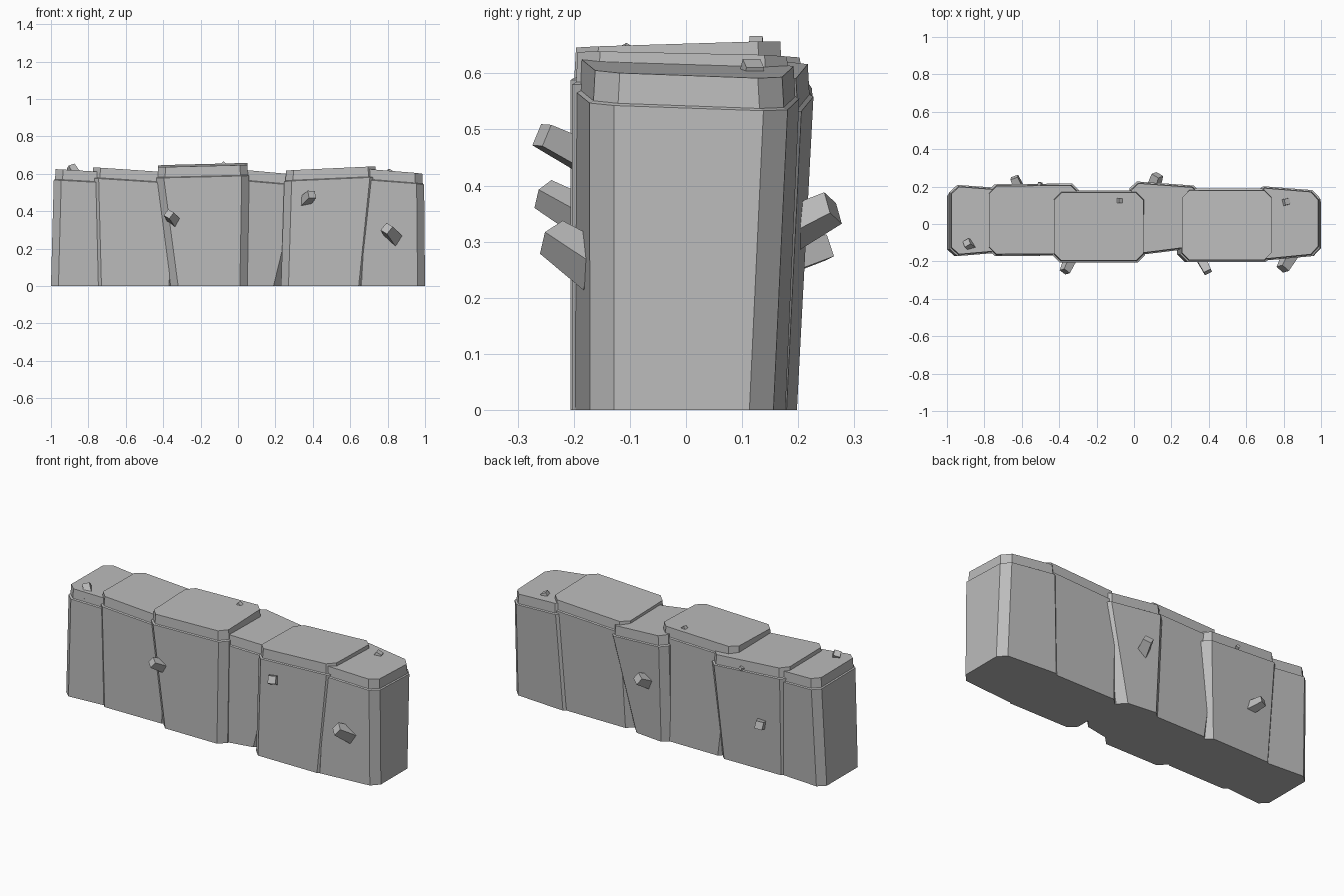
import bpy, bmesh
from mathutils import Vector

cube = bpy.data.objects.get("Cube")
if cube:
    bpy.data.objects.remove(cube, do_unlink=True)

stone = bpy.data.materials.new("grey_stone")
stone.use_nodes = True
GREY = (0.5, 0.5, 0.5, 1)
stone.diffuse_color = GREY
stone.node_tree.nodes["Principled BSDF"].inputs["Base Color"].default_value = GREY


def add_object(name, bm):
    bmesh.ops.recalc_face_normals(bm, faces=bm.faces)
    mesh = bpy.data.meshes.new(name)
    bm.to_mesh(mesh)
    bm.free()
    mesh.materials.append(stone)
    obj = bpy.data.objects.new(name, mesh)
    bpy.context.collection.objects.link(obj)
    return obj


def ring(bm, xs, front, back, height, inset=0, chamfer=0.04):
    """Chamfered rectangle whose front, back and height vary along x."""
    (x0, x1), c = xs, chamfer
    x0, x1 = x0 + inset, x1 - inset
    outline = [(x0 + c, 0, 0), (x1 - c, 0, 0), (x1, 0, c), (x1, 1, -c),
               (x1 - c, 1, 0), (x0 + c, 1, 0), (x0, 1, -c), (x0, 0, c)]
    verts = []
    for x, side, shift in outline:
        t = (x - x0) / (x1 - x0)
        yf = front[0] + (front[1] - front[0]) * t + inset
        yb = back[0] + (back[1] - back[0]) * t - inset
        y = (yb if side else yf) + shift
        verts.append(bm.verts.new((x, y, height(t, (y - yf) / (yb - yf)))))
    return verts


def block(name, base_x, top_x, front, back, z, tilt, lean=0.025):
    """Leaning stone with a slightly inset cap."""
    def level(drop):
        return lambda t, s: z[0] + (z[1] - z[0]) * t + tilt * s - drop
    bm = bmesh.new()
    base_back = [b - lean for b in back]
    rings = [ring(bm, base_x, front, base_back, lambda t, s: 0),
             ring(bm, top_x, front, back, level(0.058)),
             ring(bm, top_x, front, back, level(0.054), 0.007),
             ring(bm, top_x, front, back, level(0), 0.01)]
    bm.faces.new(rings[0][::-1])
    bm.faces.new(rings[-1])
    for low, high in zip(rings, rings[1:]):
        for i in range(8):
            j = (i + 1) % 8
            bm.faces.new((low[i], low[j], high[j], high[i]))
    add_object(name, bm)


def chip(name, tip, axis, length=0.11, width=0.045, roll=0.3):
    """Tapered stone fragment ending at tip and sunk into the wall."""
    bm = bmesh.new()
    bmesh.ops.create_cone(bm, cap_ends=True, segments=4, radius1=width * 0.85,
                          radius2=width * 0.65, depth=length)
    obj = add_object(name, bm)
    axis = Vector(axis).normalized()
    turn = axis.to_track_quat('Z', 'Y').to_euler()
    obj.rotation_euler = turn
    obj.rotation_euler.rotate_axis('Z', roll)
    obj.location = Vector(tip) - axis * length / 2


# Wall stones, from -x to +x
block("end_stone_right", (-1, -0.68), (-0.985, -0.68), (-0.175, -0.15),
      (0.212, 0.19), (0.625, 0.608), -0.003)
block("wall_stone_right", (-0.77, -0.33), (-0.785, -0.29), (-0.172, -0.168),
      (0.212, 0.217), (0.635, 0.603), -0.004, 0.035)
block("middle_stone", (-0.36, 0.05), (-0.437, 0.06), (-0.206, -0.206),
      (0.178, 0.178), (0.635, 0.647), 0.011, 0.01)
block("wall_stone_middle", (-0.02, 0.23), (-0.025, 0.36), (-0.172, -0.125),
      (0.23, 0.203), (0.625, 0.592), -0.005, 0.028)
block("wall_stone_left", (0.23, 0.685), (0.247, 0.745), (-0.203, -0.203),
      (0.19, 0.19), (0.618, 0.64), -0.008)
block("end_stone_left", (0.62, 1), (0.65, 0.995), (-0.2, -0.168),
      (0.205, 0.178), (0.628, 0.602), -0.012)

# Chips on the front
chip("front_chip_right", (-0.37, -0.255, 0.385), (-0.35, -0.8, 0.45))
chip("front_chip_middle", (0.395, -0.257, 0.49), (0.4, -0.8, 0.4), roll=0.75)
chip("front_chip_left", (0.795, -0.24, 0.308), (-0.4, -0.75, 0.5), width=0.055)

# Chips on the back
chip("back_chip_right", (-0.64, 0.25, 0.29), (-0.35, 0.8, 0.25), roll=0.6)
chip("back_chip_left", (0.125, 0.262, 0.36), (0.25, 0.8, 0.4), width=0.05)
chip("back_chip_small", (-0.5, 0.222, 0.57), (0.2, 0.8, 0.2), 0.06, 0.02)

# Chips on the top
chip("top_chip_right", (-0.895, -0.1, 0.64), (-0.4, 0.3, 0.7), 0.08, 0.04)
chip("top_chip_middle", (-0.07, 0.125, 0.66), (0.5, 0, 0.7), 0.05, 0.025, 0.78)
chip("top_chip_left", (0.82, 0.12, 0.618), (0.4, 0.1, 0.8), 0.06, 0.035, 0.78)
